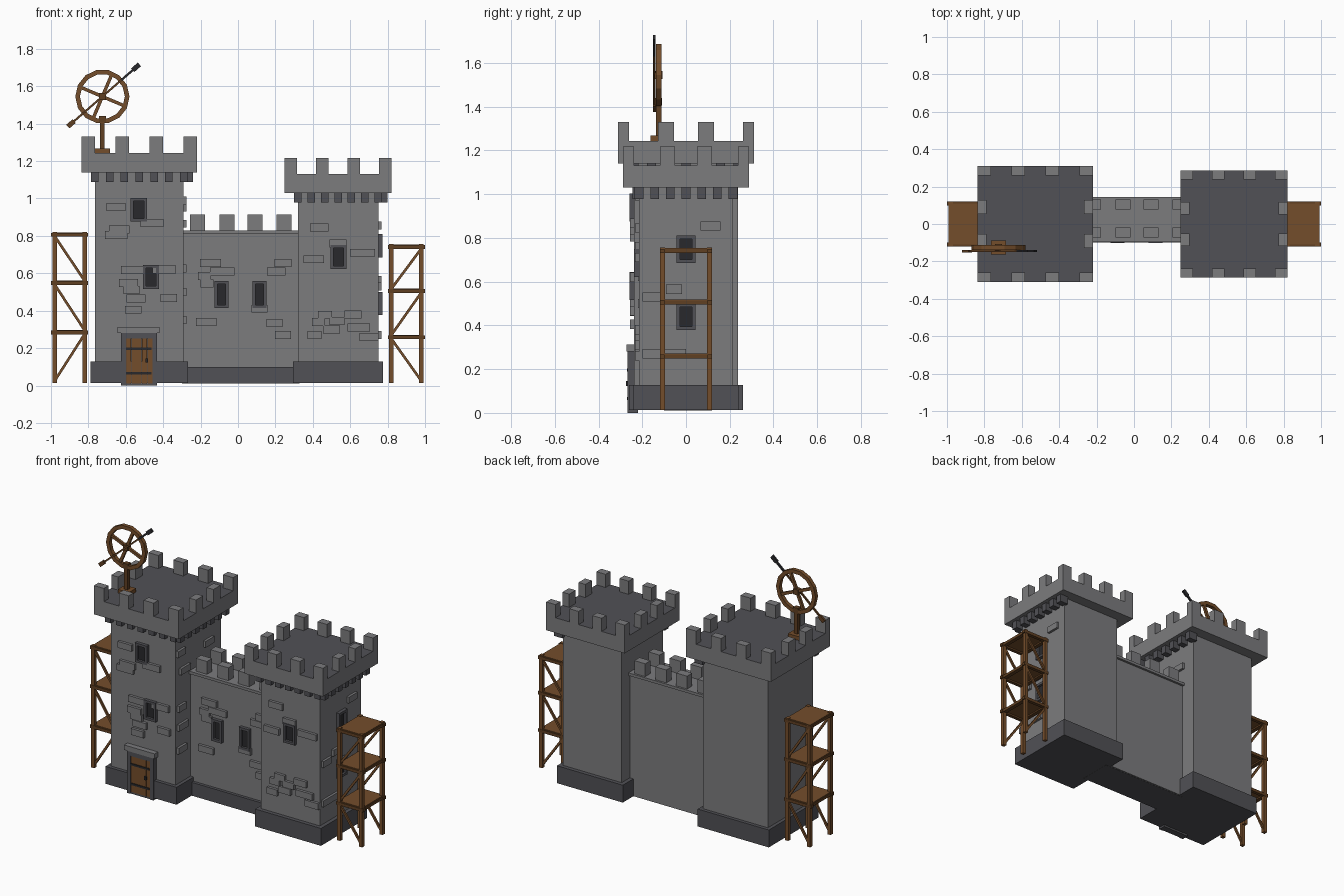
import bpy, bmesh, math
from mathutils import Vector, Matrix

if "Cube" in bpy.data.objects:
    bpy.data.objects.remove(bpy.data.objects["Cube"])


def material(name, rgb):
    m = bpy.data.materials.new(name)
    m.diffuse_color = (*rgb, 1)
    m.use_nodes = True
    m.node_tree.nodes["Principled BSDF"].inputs["Base Color"].default_value = m.diffuse_color
    return m


STONE = material("grey stone", (0.2, 0.2, 0.208))
DARK = material("dark stone", (0.082, 0.082, 0.092))
WOOD = material("wood", (0.175, 0.075, 0.024))
BEAM = material("dark wood", (0.115, 0.05, 0.016))
IRON = material("iron", (0.022, 0.022, 0.025))


class Part:
    """Collects boxes and beams into one object of one colour."""

    def __init__(self, name, mat):
        self.name, self.mat, self.bm = name, mat, bmesh.new()

    def box(self, x0, x1, y0, y1, z0, z1):
        m = Matrix.Translation(((x0 + x1) / 2, (y0 + y1) / 2, (z0 + z1) / 2))
        s = Matrix.Diagonal((abs(x1 - x0), abs(y1 - y0), abs(z1 - z0), 1))
        bmesh.ops.create_cube(self.bm, size=1, matrix=m @ s)
        return self

    def beam(self, a, b, w, d):
        a, b = Vector(a), Vector(b)
        # beams lie in an xz plane: w across, d along y
        ang = math.atan2(b.x - a.x, b.z - a.z)
        m = Matrix.Translation((a + b) / 2) @ Matrix.Rotation(ang, 4, 'Y')
        bmesh.ops.create_cube(self.bm, size=1, matrix=m @ Matrix.Diagonal((w, d, (b - a).length, 1)))
        return self

    def done(self, top=None):
        me = bpy.data.meshes.new(self.name)
        self.bm.to_mesh(me)
        self.bm.free()
        me.materials.append(self.mat)
        if top:
            me.materials.append(top)
            for p in me.polygons:
                p.material_index = 1 if p.normal.z > 0.9 else 0
        ob = bpy.data.objects.new(self.name, me)
        bpy.context.collection.objects.link(ob)
        return ob


def tower(side, cx, half, base, par, z_par, z_floor, z_top):
    Part(side + "_tower_base", DARK).box(cx - base, cx + base, -base, base, 0.013, 0.128).done()
    Part(side + "_tower_body", STONE).box(cx - half, cx + half, -half, half, 0.12, z_par + 0.01).done()
    Part(side + "_parapet", STONE).box(cx - par, cx + par, -par, par, z_par, z_floor).done(top=DARK)
    # merlons: four along front and back, two between them on the sides
    mer, w, d = Part(side + "_merlons", STONE), par * 0.118, 0.05
    for s in (-1, 1):
        for i in range(4):
            c = (par - w) * (i * 2 / 3 - 1)
            mer.box(cx + c - w, cx + c + w, s * par, s * (par - d), z_floor - 0.002, z_top)
            if i in (1, 2):
                mer.box(cx + s * par, cx + s * (par - d), c - w, c + w, z_floor - 0.002, z_top)
    mer.done()
    # corbels on front and right
    cor = Part(side + "_corbels", DARK)
    for i in range(7):
        c = half * (i / 3 - 1)
        cor.box(cx + c - 0.02, cx + c + 0.02, -half - 0.03, -half + 0.01, z_par - 0.052, z_par)
        cor.box(cx + half - 0.01, cx + half + 0.05, c - 0.02, c + 0.02, z_par - 0.052, z_par)
    cor.done()


LX, LH, RX, RH = -0.528, 0.237, 0.535, 0.215
tower("left", LX, LH, 0.26, 0.31, 1.14, 1.243, 1.33)
tower("right", RX, RH, 0.241, 0.287, 1.03, 1.13, 1.217)

# connecting wall
WF = -0.08
Part("wall", STONE).box(-0.3, 0.33, WF, 0.13, 0.013, 0.815).done()
Part("wall_plinth", DARK).box(-0.3, 0.33, WF - 0.02, 0.12, 0.012, 0.1).done()
Part("wall_cap", STONE).box(-0.292, 0.322, WF - 0.015, 0.145, 0.81, 0.828).done()
mer = Part("wall_merlons", STONE)
for x in (-0.217, -0.06, 0.092, 0.246):
    for y in (-0.045, 0.105):
        mer.box(x - 0.04, x + 0.04, y - 0.027, y + 0.027, 0.82, 0.913)
mer.done()


# raised stones: (x or y centre, z centre, width)
def bricks(name, rows, plane, side=False):
    p = Part(name, STONE)
    for c, z, w in rows:
        a, b, z0, z1 = c - w / 2, c + w / 2, z - 0.021, z + 0.021
        if side:
            p.box(plane - 0.01, plane + 0.016, a, b, z0, z1)
        else:
            p.box(a, b, plane - 0.018, plane + 0.01, z0, z1)
    p.done()


bricks("left_tower_bricks", [
    (-0.652, 0.955, 0.1), (-0.635, 0.835, 0.11), (-0.65, 0.805, 0.12), (-0.46, 0.868, 0.125),
    (-0.56, 0.618, 0.13), (-0.395, 0.62, 0.125), (-0.37, 0.467, 0.09), (-0.585, 0.548, 0.1),
    (-0.57, 0.51, 0.085), (-0.545, 0.465, 0.1), (-0.56, 0.405, 0.09)], -LH)
bricks("wall_bricks", [
    (-0.147, 0.655, 0.11), (-0.085, 0.61, 0.13), (-0.18, 0.585, 0.07), (-0.165, 0.545, 0.07),
    (0.24, 0.655, 0.09), (0.205, 0.61, 0.1), (-0.17, 0.34, 0.11), (0.115, 0.41, 0.085),
    (0.195, 0.335, 0.085), (0.24, 0.27, 0.085)], WF)
bricks("right_tower_bricks", [
    (0.435, 0.845, 0.1), (0.405, 0.675, 0.11), (0.535, 0.76, 0.09), (0.665, 0.71, 0.135),
    (0.465, 0.378, 0.075), (0.43, 0.34, 0.07), (0.53, 0.345, 0.08), (0.615, 0.38, 0.09),
    (0.41, 0.27, 0.075), (0.5, 0.3, 0.09), (0.645, 0.31, 0.12), (0.7, 0.26, 0.1)], -RH)
bricks("right_side_bricks", [
    (0.112, 0.855, 0.09), (-0.055, 0.565, 0.075), (-0.1, 0.27, 0.2), (-0.155, 0.53, 0.09)], RX + RH, True)
bricks("left_side_bricks", [
    (-0.19, 0.99, 0.08), (-0.15, 0.865, 0.1), (-0.18, 0.625, 0.08), (-0.17, 0.5, 0.1),
    (-0.18, 0.35, 0.09), (0.1, 0.95, 0.09)], LX + LH, True)


# windows: raised frame around a dark pane
def window(name, c, z0, z1, w, plane, side=False):
    f, g, t = Part(name + "_frame", DARK), Part(name + "_pane", IRON), 0.016

    def put(p, a, b, lo, hi, out):
        if side:
            p.box(plane - 0.01, plane + out, a, b, lo, hi)
        else:
            p.box(a, b, plane - out, plane + 0.01, lo, hi)
    a, b = c - w / 2, c + w / 2
    put(f, a, a + t, z0, z1, 0.022)
    put(f, b - t, b, z0, z1, 0.022)
    put(f, a + t, b - t, z0, z0 + t, 0.022)
    put(f, a + t, b - t, z1 - t, z1, 0.022)
    put(g, a + t, b - t, z0 + t, z1 - t, 0.006)
    f.done()
    g.done()


window("upper_left_window", -0.53, 0.876, 1.003, 0.087, -LH)
window("lower_left_window", -0.465, 0.515, 0.643, 0.087, -LH)
window("wall_window_1", -0.088, 0.415, 0.56, 0.074, WF)
window("wall_window_2", 0.115, 0.415, 0.56, 0.074, WF)
window("right_window", 0.537, 0.622, 0.75, 0.087, -RH)
window("upper_side_window", 0, 0.685, 0.81, 0.087, RX + RH, True)
window("lower_side_window", 0, 0.378, 0.5, 0.087, RX + RH, True)

# door
Part("door_frame", DARK).box(-0.625, -0.6, -0.268, -0.22, 0, 0.28).box(-0.457, -0.432, -0.268, -0.22, 0, 0.28) \
    .box(-0.6, -0.457, -0.268, -0.22, 0.25, 0.28).box(-0.6, -0.457, -0.264, -0.22, 0, 0.012).done()
Part("door_lintel", STONE).box(-0.643, -0.42, -0.272, -0.22, 0.28, 0.313).done()
door = Part("door_planks", WOOD)
for i in range(5):
    x = -0.6 + i * 0.0286
    door.box(x + 0.0008, x + 0.0278, -0.265, -0.23, 0.012, 0.25)
door.done()
Part("door_iron", IRON).box(-0.6, -0.462, -0.27, -0.26, 0.19, 0.203).box(-0.6, -0.462, -0.27, -0.26, 0.06, 0.073) \
    .box(-0.494, -0.482, -0.275, -0.26, 0.122, 0.145).done()


# scaffolds
def scaffold(name, s, top, levels):
    posts, rails = Part(name + "_posts", WOOD), Part(name + "_rails", BEAM)
    decks, braces = Part(name + "_decks", WOOD), Part(name + "_braces", WOOD)
    xi, xo, yp, r = s * 0.82, s * 0.98, 0.107, 0.0115
    for x in (xi, xo):
        for y in (-yp, yp):
            posts.box(x - r, x + r, y - r, y + r, 0.013, top)
    for z in levels:
        decks.box(s * 0.812, s * 0.988, -0.11, 0.11, z - 0.001, z + 0.011)
        for e in (-1, 1):
            rails.box(s * 0.802, s * 1.0, e * 0.098, e * 0.12, z - 0.012, z + 0.008)
            x = xi if e < 0 else xo
            rails.box(x - 0.013, x + 0.013, -0.12, 0.12, z - 0.011, z + 0.007)
    zs = [0.015] + levels
    for i in range(3):
        a, b = (xo, xi) if i == 0 else (xi, xo)
        for y in (-yp, yp):
            braces.beam((a, y, zs[i] + 0.01), (b, y, zs[i + 1] - 0.01), 0.014, 0.012)
    for p in (posts, rails, decks, braces):
        p.done()


scaffold("left_scaffold", -1, 0.822, [0.285, 0.55, 0.808])
scaffold("right_scaffold", 1, 0.757, [0.26, 0.507, 0.742])

# wheel on a post
WX, WY, WZ, R = -0.725, -0.125, 1.545, 0.145
Part("wheel_foot", WOOD).box(WX - 0.04, WX + 0.04, WY - 0.038, WY + 0.038, 1.24, 1.268).done()
Part("wheel_post", BEAM).box(WX - 0.012, WX + 0.012, WY - 0.012, WY + 0.012, 1.26, 1.42) \
    .box(WX - 0.018, WX + 0.018, WY - 0.016, WY + 0.016, 1.405, 1.44).done()
rim = Part("wheel_rim", WOOD)
N, rings = 14, []
for i in range(N):
    a = math.tau * i / N
    rings.append([rim.bm.verts.new((WX + r * math.cos(a), WY + y, WZ + r * math.sin(a)))
                  for r, y in ((R, -0.013), (R, 0.013), (R - 0.025, 0.013), (R - 0.025, -0.013))])
for i in range(N):
    p, q = rings[i], rings[(i + 1) % N]
    for k in range(4):
        rim.bm.faces.new((p[k], p[(k + 1) % 4], q[(k + 1) % 4], q[k]))
bmesh.ops.recalc_face_normals(rim.bm, faces=rim.bm.faces[:])
rim.done()


def at(ang, r, y=WY):
    return (WX + r * math.cos(ang), y, WZ + r * math.sin(ang))


spokes = Part("wheel_spokes", WOOD)
for deg in (67, -23):
    a = math.radians(deg)
    spokes.beam(at(a, -R + 0.015), at(a, R - 0.015), 0.018, 0.016)
spokes.done()
Part("wheel_hub", BEAM).box(WX - 0.018, WX + 0.018, WY - 0.018, WY + 0.018, WZ - 0.018, WZ + 0.018).done()

# long rod across the wheel, iron tip and wooden grip
A, RY = math.radians(41), -0.145
Part("rod", BEAM).beam(at(A, -0.2, RY), at(A, 0.22, RY), 0.011, 0.01).done()
Part("rod_tip", IRON).beam(at(A, 0.215, RY), at(A, 0.262, RY), 0.026, 0.012) \
    .beam(at(A, 0.135, RY), at(A, 0.22, RY), 0.012, 0.0115).done()
Part("rod_grip", BEAM).beam(at(A, -0.245, RY), at(A, -0.2, RY), 0.026, 0.014).done()
